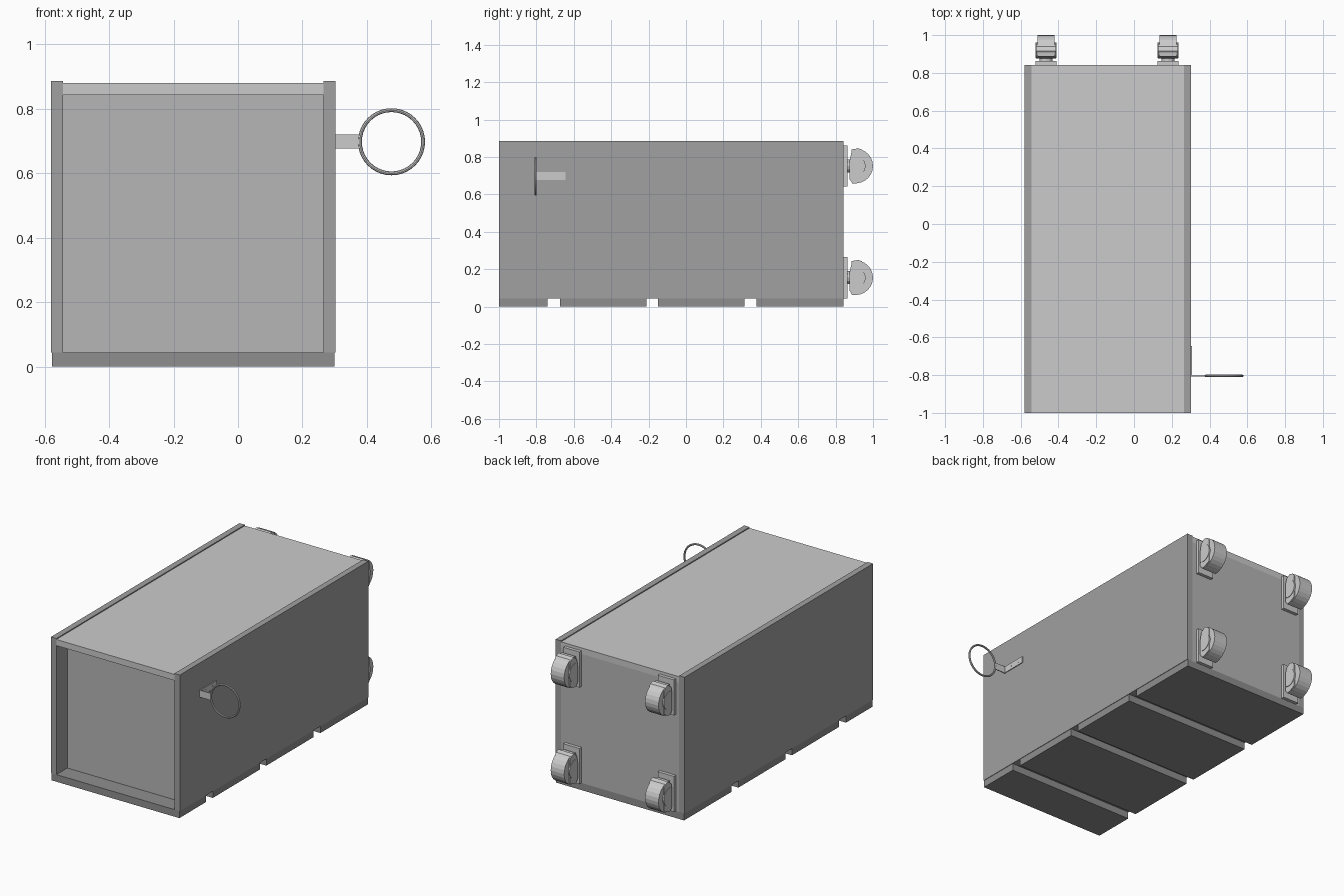
import bpy, bmesh, math
from mathutils import Matrix

if "Cube" in bpy.data.objects:
    bpy.data.objects.remove(bpy.data.objects["Cube"])


def grey(name, s):
    """Material from a display-space grey level."""
    m = bpy.data.materials.new(name)
    v = ((s + 0.055) / 1.055) ** 2.4
    m.diffuse_color = (v, v, v, 1)
    m.use_nodes = True
    m.node_tree.nodes["Principled BSDF"].inputs["Base Color"].default_value = m.diffuse_color
    return m


SIDE = grey("side_grey", 0.63)
BACK = grey("back_grey", 0.86)
PANEL = grey("panel_grey", 0.715)
FRONT = grey("drawer_grey", 0.56)
METAL = grey("metal_grey", 0.80)


def finish(name, bm, mat):
    bmesh.ops.recalc_face_normals(bm, faces=bm.faces)
    me = bpy.data.meshes.new(name)
    bm.to_mesh(me)
    bm.free()
    me.materials.append(mat)
    ob = bpy.data.objects.new(name, me)
    bpy.context.collection.objects.link(ob)
    return ob


def box(name, x, y, z, mat):
    bm = bmesh.new()
    bmesh.ops.create_cube(bm, size=1)
    for v in bm.verts:
        for i, (a, b) in enumerate((x, y, z)):
            v.co[i] = a if v.co[i] < 0 else b
    return finish(name, bm, mat)


def prism(name, pts, cx, half, mat):
    """Extrude a (y, z) outline along x."""
    bm = bmesh.new()
    f = bm.faces.new([bm.verts.new((cx - half, y, z)) for y, z in pts])
    r = bmesh.ops.extrude_face_region(bm, geom=[f])
    for v in r["geom"]:
        if isinstance(v, bmesh.types.BMVert):
            v.co.x = cx + half
    return finish(name, bm, mat)


def disc(name, r, depth, centre, axis, n, mat):
    bm = bmesh.new()
    rot = Matrix.Rotation(math.pi / 2, 4, 'Y' if axis == 'X' else 'X')
    bmesh.ops.create_cone(bm, cap_ends=True, segments=n, radius1=r, radius2=r,
                          depth=depth, matrix=Matrix.Translation(centre) @ rot)
    return finish(name, bm, mat)


def arc(cy, cz, r, limit, n=14):
    """Round outline cut flat towards the cabinet."""
    a = math.acos((limit - cy) / r)
    return [(cy + r * math.cos(-a + 2 * a * i / n),
             cz + r * math.sin(-a + 2 * a * i / n)) for i in range(n + 1)]


# Carcass, lying on its drawer fronts
XL, XR, T, YB = -0.58, 0.302, 0.037, 0.843
box("left_side", (XL, XL + T), (-1, YB), (0.044, 0.886), SIDE)
box("right_side", (XR - T, XR), (-1, YB), (0.044, 0.886), SIDE)
IN = (XL + T, XR - T)
box("back_panel", IN, (-1, YB), (0.842, 0.88), BACK)
box("recessed_top", IN, (-0.893, -0.856), (0.044, 0.842), PANEL)
box("base_panel", IN, (YB - T, YB), (0.044, 0.842), PANEL)

# Drawer fronts and the rails behind the gaps
for a, b in ((-1, -0.74), (-0.673, -0.212), (-0.15, 0.312), (0.378, YB)):
    box("drawer_front", (XL + 0.003, XR - 0.003), (a, b), (0, 0.044), FRONT)
for y in (-0.706, -0.181, 0.345):
    box("drawer_rail", IN, (y - 0.06, y + 0.06), (0.045, 0.08), FRONT)

# Castors
for cx in (-0.466, 0.18):
    for cz in (0.155, 0.752):
        box("castor_plate", (cx - 0.055, cx + 0.055), (YB, 0.863),
            (cz - 0.11, cz + 0.11), METAL)
        disc("castor_swivel", 0.035, 0.03, (cx, 0.872, cz), 'Y', 12, METAL)
        # hood covering the wheel
        hood = [(0.875, cz - 0.07), (0.89, cz - 0.094), (0.915, cz - 0.092),
                (0.953, cz - 0.073), (0.953, cz + 0.07), (0.94, cz + 0.088),
                (0.915, cz + 0.096), (0.885, cz + 0.075), (0.875, cz + 0.03)]
        prism("castor_hood", hood, cx, 0.052, METAL)
        prism("castor_wheel", arc(0.908, cz, 0.092, 0.886), cx, 0.046, METAL)
        prism("castor_wheel_cap", arc(0.905, cz, 0.055, 0.88), cx, 0.055, METAL)

# Ring holder on the right side
box("ring_bracket_plate", (XR, XR + 0.005), (-0.807, -0.645), (0.678, 0.719), METAL)
box("ring_bracket_arm", (XR, 0.376), (-0.807, -0.802), (0.676, 0.719), METAL)
for y in (-0.75, -0.685):
    disc("bracket_screw", 0.007, 0.004, (XR + 0.004, y, 0.698), 'X', 10, METAL)
bpy.ops.mesh.primitive_torus_add(location=(0.476, -0.804, 0.697), rotation=(math.pi / 2, 0, 0),
                                 major_radius=0.098, minor_radius=0.006,
                                 major_segments=40, minor_segments=8)
ring = bpy.context.object
ring.name = "holder_ring"
ring.data.materials.append(METAL)
bpy.ops.object.shade_smooth_by_angle()
